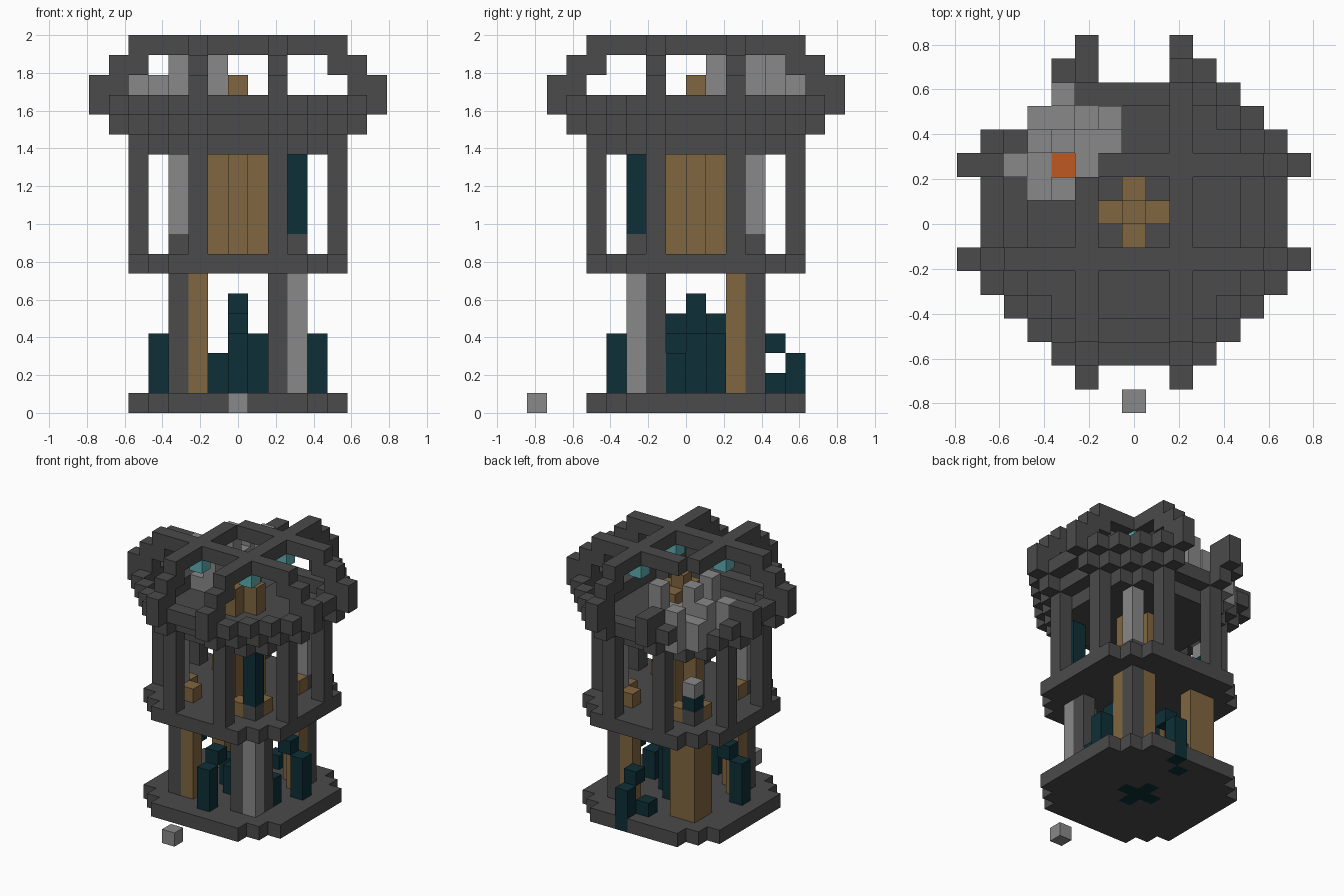
import bpy, bmesh
from mathutils import Vector

cube = bpy.data.objects.get("Cube")
if cube:
    bpy.data.objects.remove(cube)

S = 2 / 19  # block size
COLOURS = {
    "dark stone": (0.07, 0.07, 0.07),
    "light stone": (0.25, 0.25, 0.25),
    "bronze": (0.216, 0.133, 0.052),
    "deep teal": (0.004, 0.028, 0.037),
    "cyan glow": (0.11, 0.42, 0.44),
    "ember orange": (0.52, 0.10, 0.016),
}
MATS = {}
for name, rgb in COLOURS.items():
    m = bpy.data.materials.new(name)
    m.use_nodes = True
    m.diffuse_color = (*rgb, 1)
    m.node_tree.nodes["Principled BSDF"].inputs["Base Color"].default_value = (*rgb, 1)
    MATS[name] = m

cells = {}   # block position -> part name
parts = {}   # part name -> colour


def put(part, colour, i, j, low, high=None):
    """Stack blocks of one part at column i, j."""
    parts[part] = colour
    for k in range(low, (low if high is None else high) + 1):
        cells[i, j, k] = part


def disc(part, r, limit, k, inner=None):
    """Octagonal slab of blocks, or a ring when an inner radius is given."""
    for i in range(-r, r + 1):
        for j in range(-r, r + 1):
            if abs(i) + abs(j) > limit:
                continue
            if inner and max(abs(i), abs(j)) <= inner and abs(i) + abs(j) <= limit - 1:
                continue
            put(part, "dark stone", i, j, k)


# Slabs and flared bowl
disc("base", 5, 8, 0)
disc("middle_floor", 5, 8, 7)
disc("upper_floor", 4, 7, 13)
disc("bowl_lower_ring", 5, 8, 14, 4)
disc("bowl_upper_ring", 6, 9, 15, 5)
for i in (-1, 0, 1):
    cells.pop((i, 6, 15))
for c in ((-5, 4, 15), (-4, 5, 15)):
    cells.pop(c)

# Outer posts and curved cage ribs, crossing on top
RIB = ((5, 8, 13), (6, 14, 17), (7, 15, 16), (5, 17, 18))
for a in (-2, 2):
    for s in (-1, 1):
        for r, low, high in RIB:
            for i, j in ((a, s * r), (s * r, a)):
                put("cage_ribs", "dark stone", i, j, low, high)
    for t in range(-5, 6):
        put("cage_ribs", "dark stone", a, t, 18)
        put("cage_ribs", "dark stone", t, a, 18)
# Broken corner of the cage
for c in list(cells):
    if cells[c] == "cage_ribs" and c[2] >= 17:
        if (c[0] == -2 and c[1] >= 2) or (c[1] == 2 and c[0] <= -2):
            del cells[c]

# Glowing lamps under the crossings
for i, j in ((2, 2), (2, -2), (-2, -2)):
    put("lamps", "cyan glow", i, j, 17)

# Corner columns: corner block with a block on each inner side
for si in (-1, 1):
    for sj in (-1, 1):
        plain = (si, sj) != (1, -1)
        ruined = (si, sj) == (-1, 1)
        if ruined:
            put("ruined_column", "bronze", -3, 3, 1, 6)
        elif plain:
            put("column_cores", "dark stone", 3 * si, 3 * sj, 1, 6)
        else:
            put("pale_column", "light stone", 3, -3, 1, 6)
        for i, j in ((2 * si, 3 * sj), (3 * si, 2 * sj)):
            if plain:
                put("column_sides", "bronze", i, j, 1, 6)
            else:
                put("column_cores", "dark stone", i, j, 1, 6)
            put("post_footings", "bronze", i, j, 8)
        put("post_bases", "dark stone", 3 * si, 3 * sj, 8)

# Inner posts of the middle storey
put("pale_posts", "light stone", 3, 3, 9, 12)
put("pale_posts", "light stone", -3, -3, 9, 12)
put("teal_post", "deep teal", 3, -3, 9, 12)
put("broken_post", "deep teal", -3, 3, 9)
put("broken_post_tip", "light stone", -3, 3, 10)

# Central core
for i, j in ((1, 0), (-1, 0), (0, 1), (0, -1)):
    put("core", "bronze", i, j, 8, 15)
put("core", "bronze", 0, 0, 8, 16)

# Teal growths on the base
for i, j, low, high in ((0, 0, 0, 5), (0, 1, 0, 4), (0, -1, 0, 2), (1, 0, 0, 3),
                        (-1, 0, 0, 2), (0, -4, 1, 3), (0, -3, 4, 4), (4, 1, 1, 3),
                        (3, 1, 4, 4), (-4, -1, 1, 3), (-3, -1, 4, 4), (3, -1, 1, 2),
                        (1, 5, 0, 2), (1, 4, 3, 3), (0, 4, 0, 1)):
    put("growths", "deep teal", i, j, low, high)

# Rubble with an ember in the broken corner
for i, j, high in ((-3, 3, 17), (-1, 4, 17), (-3, 1, 17), (-1, 3, 15), (-4, 1, 14),
                   (-2, 3, 15), (-2, 4, 14), (-4, 3, 16), (-4, 4, 15), (-3, 4, 15),
                   (-3, 5, 16), (-4, 2, 14), (-5, 2, 16), (-2, 2, 15)):
    put("rubble", "light stone", i, j, 14, high)
put("ember", "ember orange", -3, 2, 14)
put("fallen_block", "light stone", 0, -8, 0)

# Turn every part into a mesh of its exposed faces
AXES = [Vector(v) for v in ((1, 0, 0), (0, 1, 0), (0, 0, 1))]
for part, colour in parts.items():
    bm = bmesh.new()
    for c, owner in cells.items():
        if owner != part:
            continue
        mid = Vector((c[0], c[1] + 0.5, c[2] + 0.5))
        for a in range(3):
            u, v = AXES[(a + 1) % 3] / 2, AXES[(a + 2) % 3] / 2
            for s in (1, -1):
                n = AXES[a] * s
                if (c[0] + int(n.x), c[1] + int(n.y), c[2] + int(n.z)) in cells:
                    continue
                o = mid + n / 2
                corners = [o - u - v, o + u - v, o + u + v, o - u + v][::s]
                bm.faces.new([bm.verts.new(p * S) for p in corners])
    bmesh.ops.remove_doubles(bm, verts=bm.verts, dist=0.001)
    mesh = bpy.data.meshes.new(part)
    bm.to_mesh(mesh)
    bm.free()
    mesh.materials.append(MATS[colour])
    bpy.context.collection.objects.link(bpy.data.objects.new(part, mesh))
